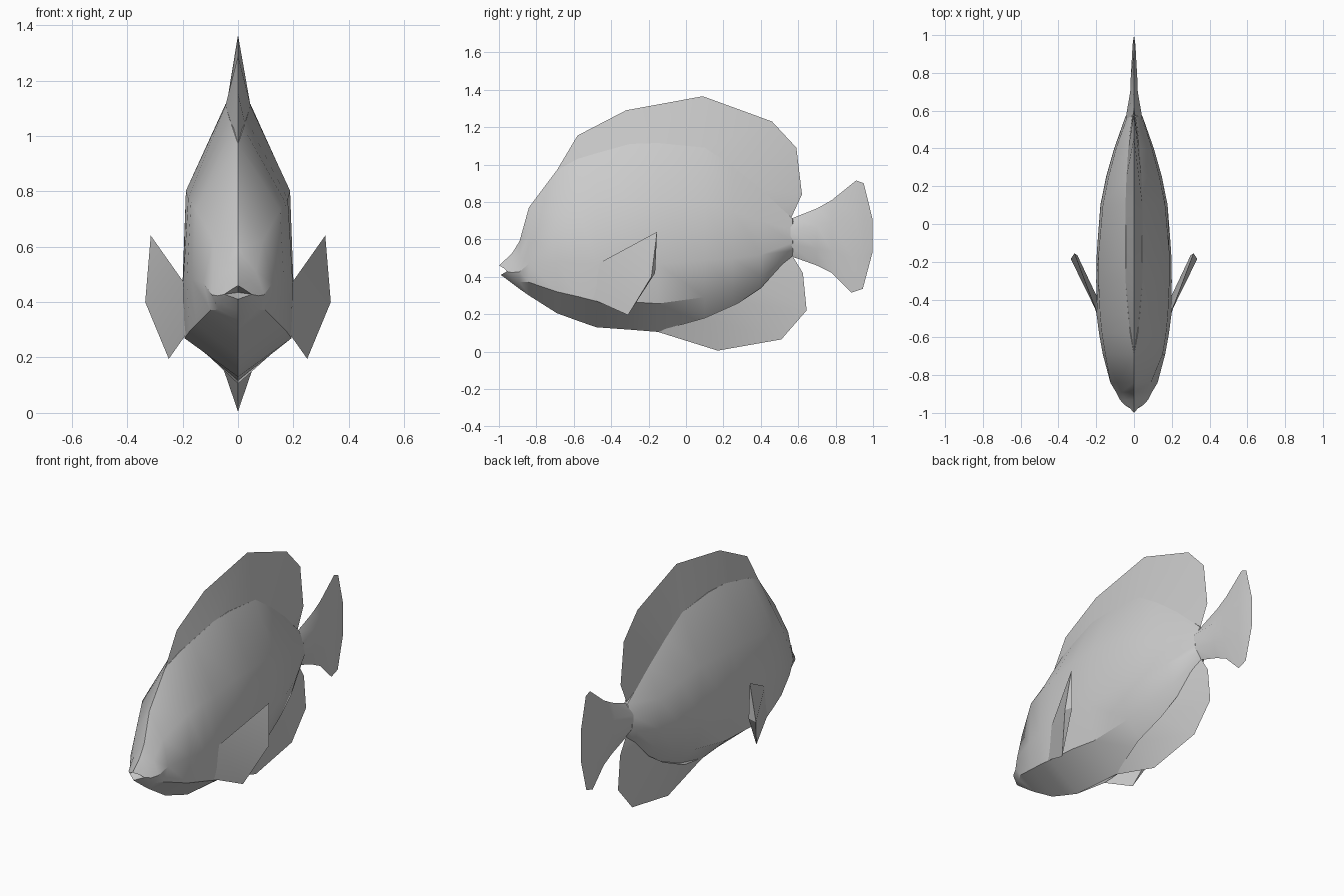
import bpy, bmesh, math

grey = bpy.data.materials.new("pale grey")
grey.diffuse_color = (0.6, 0.6, 0.6, 1)


def make(name, verts, faces, angle=32):
    """Create a welded, smooth-by-angle object."""
    me = bpy.data.meshes.new(name)
    me.from_pydata(verts, [], faces)
    bm = bmesh.new()
    bm.from_mesh(me)
    bmesh.ops.remove_doubles(bm, verts=bm.verts, dist=0.0005)
    bmesh.ops.dissolve_degenerate(bm, edges=bm.edges, dist=0.0005)
    bmesh.ops.recalc_face_normals(bm, faces=bm.faces)
    bm.to_mesh(me)
    bm.free()
    me.materials.append(grey)
    ob = bpy.data.objects.new(name, me)
    bpy.context.collection.objects.link(ob)
    bpy.ops.object.select_all(action='DESELECT')
    ob.select_set(True)
    bpy.context.view_layer.objects.active = ob
    bpy.ops.object.shade_smooth_by_angle(angle=math.radians(angle))
    return ob


def bridge(rings, closed=True):
    """Join equal-length rings of points with quads."""
    n = len(rings[0])
    verts = [p for r in rings for p in r]
    faces = []
    for i in range(len(rings) - 1):
        for j in range(n if closed else n - 1):
            k = (j + 1) % n
            faces.append((i*n + j, i*n + k, i*n + n + k, i*n + n + j))
    return verts, faces


# Body: y, bottom z, top z, then half widths at the heights below
levels = (1, 0.69, 0.36, 0.15)
stations = [
    (-0.95, 0.41, 0.46, 0, 0.025, 0.05, 0.02),
    (-0.93, 0.365, 0.525, 0, 0.045, 0.075, 0.05),
    (-0.89, 0.335, 0.59, 0, 0.065, 0.095, 0.07),
    (-0.84, 0.30, 0.77, 0, 0.09, 0.125, 0.10),
    (-0.69, 0.205, 0.97, 0, 0.152, 0.165, 0.15),
    (-0.58, 0.165, 1.03, 0.02, 0.17, 0.185, 0.175),
    (-0.48, 0.13, 1.06, 0.03, 0.18, 0.198, 0.193),
    (-0.30, 0.117, 1.11, 0.045, 0.188, 0.20, 0.18),
    (-0.15, 0.105, 1.115, 0.045, 0.187, 0.197, 0.16),
    (0.10, 0.15, 1.09, 0.045, 0.165, 0.178, 0.13),
    (0.25, 0.22, 0.99, 0.04, 0.135, 0.148, 0.10),
    (0.40, 0.32, 0.87, 0.03, 0.095, 0.105, 0.07),
    (0.57, 0.51, 0.71, 0.01, 0.035, 0.045, 0.03),
]
rings = []
for i, (y, zb, zt, *ws) in enumerate(stations):
    half = [(w, zb + t * (zt - zb), t) for w, t in zip(ws, levels)]
    loop = half + [(0, zb, 0)] + [(-w, z, t) for w, z, t in reversed(half)]
    # The lips reach further forward than the mouth corners
    rings.append([(x, y - (0.09 * abs(t - 0.45) if i == 0 else 0), z)
                  for x, z, t in loop])
n = len(rings[0])
mouth = [(0, -0.91, 0.435)] * n
tail_end = [(0, 0.60, 0.61)] * n
make("body", *bridge([mouth] + rings + [tail_end]))


def wedge_fin(name, rows):
    """Fin from rows of (rim y, rim z, base y, base z, base half width)."""
    make(name, *bridge([[(w, by, bz), (0, ry, rz), (-w, by, bz)]
                        for ry, rz, by, bz, w in rows]), angle=30)


wedge_fin("dorsal_fin", [
    (-0.69, 0.97, -0.69, 0.97, 0),
    (-0.58, 1.155, -0.53, 1.045, 0.025),
    (-0.32, 1.29, -0.30, 1.11, 0.045),
    (0.09, 1.365, 0.10, 1.09, 0.045),
    (0.46, 1.23, 0.25, 0.99, 0.04),
    (0.59, 1.09, 0.40, 0.87, 0.03),
    (0.62, 0.84, 0.51, 0.765, 0.018),
    (0.56, 0.71, 0.56, 0.71, 0)])

wedge_fin("anal_fin", [
    (-0.15, 0.105, -0.15, 0.11, 0),
    (0.17, 0.005, 0.10, 0.18, 0.06),
    (0.51, 0.065, 0.28, 0.26, 0.045),
    (0.645, 0.22, 0.40, 0.34, 0.03),
    (0.625, 0.42, 0.50, 0.45, 0.02),
    (0.57, 0.51, 0.57, 0.52, 0)])

# Tail fin: top y, top z, bottom y, bottom z, half thickness
tail = [
    (0.56, 0.71, 0.56, 0.51, 0.044),
    (0.70, 0.765, 0.70, 0.46, 0.02),
    (0.78, 0.81, 0.78, 0.42, 0.017),
    (0.91, 0.915, 0.885, 0.315, 0.010),
    (0.95, 0.90, 0.945, 0.335, 0.008),
    (0.997, 0.71, 0.997, 0.53, 0)]
rows = []
for ty, tz, by, bz, w in tail:
    def at(t, x):
        return (x, by + t * (ty - by), bz + t * (tz - bz))
    rows.append([at(1, 0), at(0.7, w), at(0.3, w),
                 at(0, 0), at(0.3, -w), at(0.7, -w)])
make("tail_fin", *bridge(rows))

# Side fins: flat outer face, thickened along the trailing edge
for side, label in ((1, "left"), (-1, "right")):
    pts = [(0.195, -0.47, 0.47), (0.315, -0.155, 0.64), (0.335, -0.185, 0.40),
           (0.25, -0.31, 0.195), (0.19, -0.50, 0.28),
           (0.30, -0.165, 0.42), (0.17, -0.44, 0.38)]
    faces = [(0, 1, 2), (0, 2, 3, 4), (1, 5, 2), (2, 5, 3),
             (0, 6, 5, 1), (6, 4, 3, 5), (0, 4, 6)]
    make(label + "_pectoral_fin", [(side * x, y, z) for x, y, z in pts],
         faces, angle=20)
